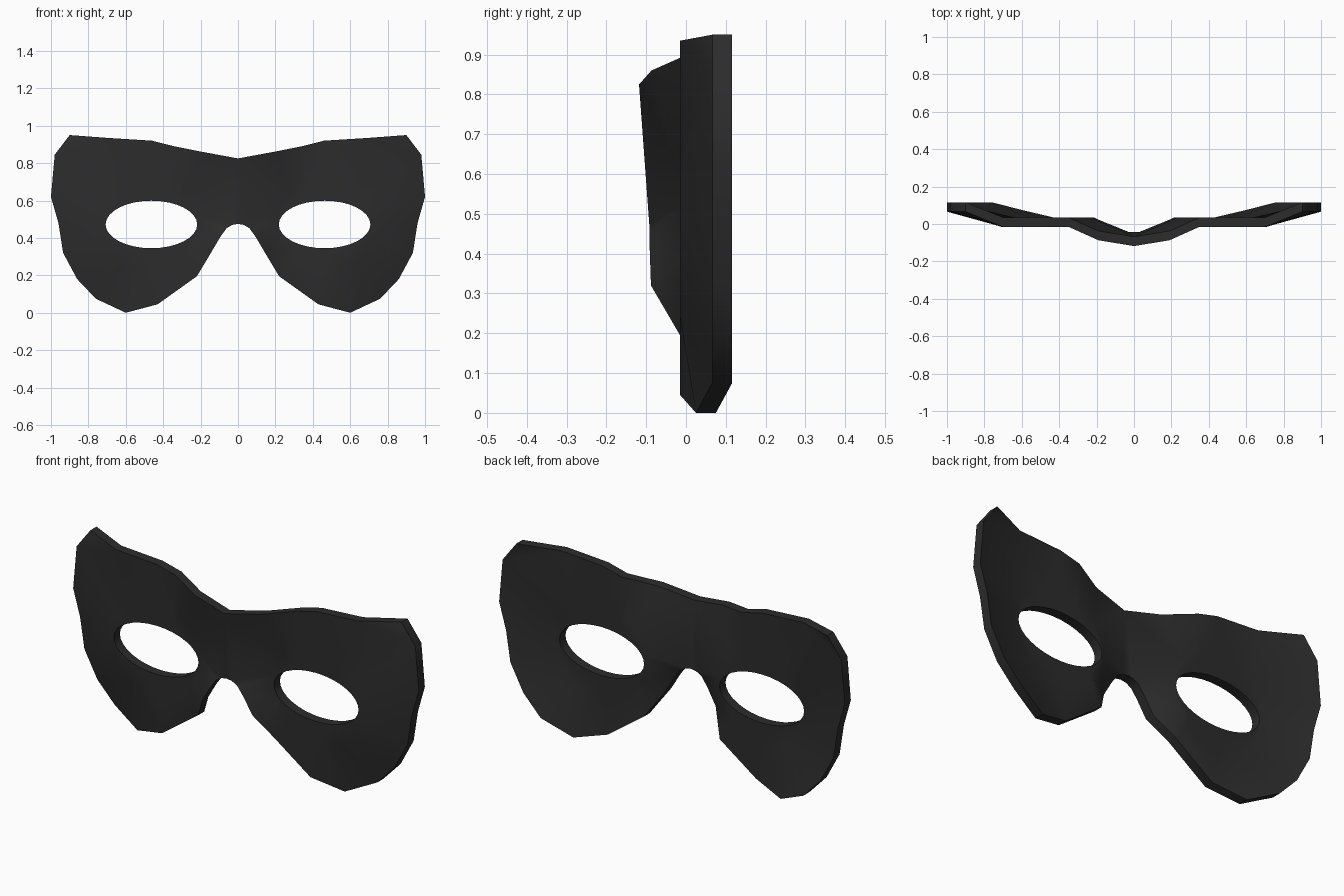
import bpy
import bmesh
import math

if "Cube" in bpy.data.objects:
    bpy.data.objects.remove(bpy.data.objects["Cube"])

THICKNESS = 0.05
EYE_X, EYE_Z, EYE_Y = 0.463, 0.472, -0.015
EYE_W, EYE_H, SOCKET = 0.245, 0.127, 0.248
SEGMENTS = 32

# Half outline (x, front y, z), clockwise from the brow centre
outline = [
    (0, -.118, .825), (.19, -.087, .86), (.35, -.015, .892), (.46, -.015, .92),
    (.7, -.015, .935), (.9, .066, .95), (.98, .066, .845), (1, .066, .62),
    (.96, .066, .48), (.935, .066, .32), (.86, .066, .18), (.76, .066, .075),
    (.6, .025, 0), (.43, -.015, .045), (.22, -.015, .195), (.145, -.088, .32),
    (.095, -.091, .405), (.06, -.092, .453), (.03, -.092, .47), (0, -.092, .475),
]


def ellipse(rx, rz):
    steps = [2 * math.pi * i / SEGMENTS for i in range(SEGMENTS)]
    return [(EYE_X + rx * math.cos(a), EYE_Y, EYE_Z + rz * math.sin(a)) for a in steps]


def add_loop(bm, points):
    verts = [bm.verts.new(p) for p in points]
    edges = [bm.edges.new((v, verts[i - 1])) for i, v in enumerate(verts)]
    return verts, edges


bm = bmesh.new()

# Face sheet between the outline and the round eye socket, filled flat then bent
rim_verts, rim_edges = add_loop(bm, outline)
socket_verts, socket_edges = add_loop(bm, ellipse(SOCKET, SOCKET))
depth = {v: v.co.y for v in rim_verts + socket_verts}
for v in depth:
    v.co.y = 0
bmesh.ops.triangle_fill(bm, use_beauty=True, use_dissolve=False,
                        edges=rim_edges + socket_edges, normal=(0, -1, 0))
for v, y in depth.items():
    v.co.y = y

# Flat socket ring narrowing to the almond eye hole
eye_verts, eye_edges = add_loop(bm, ellipse(EYE_W, EYE_H))
for i in range(SEGMENTS):
    bm.faces.new((socket_verts[i - 1], socket_verts[i], eye_verts[i], eye_verts[i - 1]))

# Other half, welded at the nose line
bmesh.ops.mirror(bm, geom=bm.verts[:] + bm.edges[:] + bm.faces[:],
                 axis='X', merge_dist=0.0005)
bmesh.ops.remove_doubles(bm, verts=bm.verts[:], dist=0.0005)

# Thickness straight backwards
result = bmesh.ops.extrude_face_region(bm, geom=bm.faces[:], use_keep_orig=True)
back = [g for g in result["geom"] if isinstance(g, bmesh.types.BMVert)]
bmesh.ops.translate(bm, verts=back, vec=(0, THICKNESS, 0))
bmesh.ops.recalc_face_normals(bm, faces=bm.faces[:])

mesh = bpy.data.meshes.new("eye_mask")
bm.to_mesh(mesh)
bm.free()
mask = bpy.data.objects.new("eye_mask", mesh)
bpy.context.collection.objects.link(mask)

# Charcoal material
colour = (0.025, 0.025, 0.025, 1)
charcoal = bpy.data.materials.new("charcoal")
charcoal.use_nodes = True
charcoal.diffuse_color = colour
charcoal.node_tree.nodes["Principled BSDF"].inputs["Base Color"].default_value = colour
mesh.materials.append(charcoal)

# Smooth surface with crisp rims
bpy.ops.object.select_all(action='DESELECT')
mask.select_set(True)
bpy.context.view_layer.objects.active = mask
bpy.ops.object.shade_smooth_by_angle(angle=math.radians(35))
